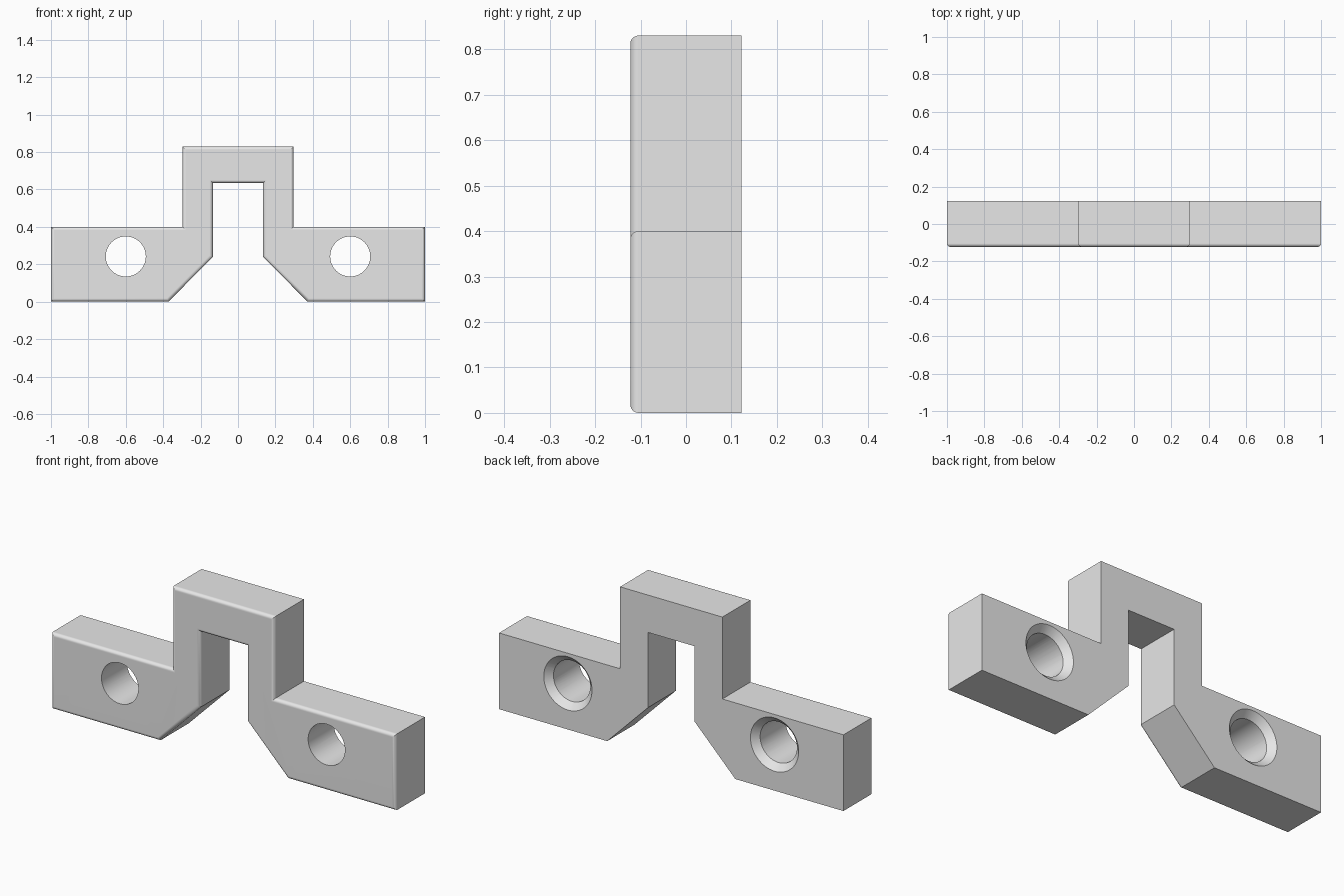
import bpy
import bmesh
import math

cube = bpy.data.objects.get("Cube")
if cube:
    bpy.data.objects.remove(cube, do_unlink=True)

HALF_DEPTH = 0.1225
HOLE_X, HOLE_Z = 0.6, 0.242
HOLE_R, SINK_R = 0.107, 0.14

grey = bpy.data.materials.new("plain grey")
grey.use_nodes = True
grey.diffuse_color = (0.8, 0.8, 0.8, 1)
grey.node_tree.nodes["Principled BSDF"].inputs["Base Color"].default_value = (0.8, 0.8, 0.8, 1)

# Bracket outline: right half from the slot to the bump top, then mirrored
half = [(0.134, 0.634), (0.134, 0.24), (0.372, 0), (1, 0),
        (1, 0.4), (0.297, 0.4), (0.297, 0.83)]
outline = half + [(-x, z) for x, z in reversed(half)]

bm = bmesh.new()
front = bm.faces.new([bm.verts.new((x, -HALF_DEPTH, z)) for x, z in outline])
side = bmesh.ops.extrude_face_region(bm, geom=[front], use_keep_orig=True)
back_verts = [v for v in side["geom"] if isinstance(v, bmesh.types.BMVert)]
bmesh.ops.translate(bm, verts=back_verts, vec=(0, 2 * HALF_DEPTH, 0))
bmesh.ops.recalc_face_normals(bm, faces=bm.faces)

# Rounded front rim
rim = [e for e in bm.edges if all(v.co.y < 0 for v in e.verts)]
bmesh.ops.bevel(bm, geom=rim, offset=0.018, offset_type='OFFSET',
                segments=6, profile=0.5, affect='EDGES')
bmesh.ops.recalc_face_normals(bm, faces=bm.faces)
mesh = bpy.data.meshes.new("bracket")
bm.to_mesh(mesh)
bm.free()
mesh.materials.append(grey)
bracket = bpy.data.objects.new("bracket", mesh)
bpy.context.collection.objects.link(bracket)


def cut(x, y, r_front, r_back, depth):
    """Subtract a round cutter running along y from the bracket."""
    bpy.ops.mesh.primitive_cone_add(vertices=64, radius1=r_back, radius2=r_front,
                                    depth=depth, location=(x, y, HOLE_Z),
                                    rotation=(math.pi / 2, 0, 0))
    cutter = bpy.context.object
    cutter.name = "hole_cutter"
    cutter.hide_render = True
    cutter.data.materials.append(grey)
    mod = bracket.modifiers.new("hole", 'BOOLEAN')
    mod.operation = 'DIFFERENCE'
    mod.solver = 'EXACT'
    mod.object = cutter
    bpy.ops.object.select_all(action='DESELECT')
    bracket.select_set(True)
    bpy.context.view_layer.objects.active = bracket
    bpy.ops.object.modifier_apply(modifier=mod.name)
    bpy.data.objects.remove(cutter, do_unlink=True)


# Screw holes, countersunk at 45 degrees from the back
for s in (-1, 1):
    cut(s * HOLE_X, 0, HOLE_R, HOLE_R, 1)
    cut(s * HOLE_X, HALF_DEPTH - 0.02, SINK_R - 0.06, SINK_R + 0.02, 0.08)

# Smooth rim and holes, crisp flat faces
bpy.ops.object.shade_smooth_by_angle(angle=math.radians(30))
weighted = bracket.modifiers.new("flat_face_normals", 'WEIGHTED_NORMAL')
weighted.keep_sharp = True
